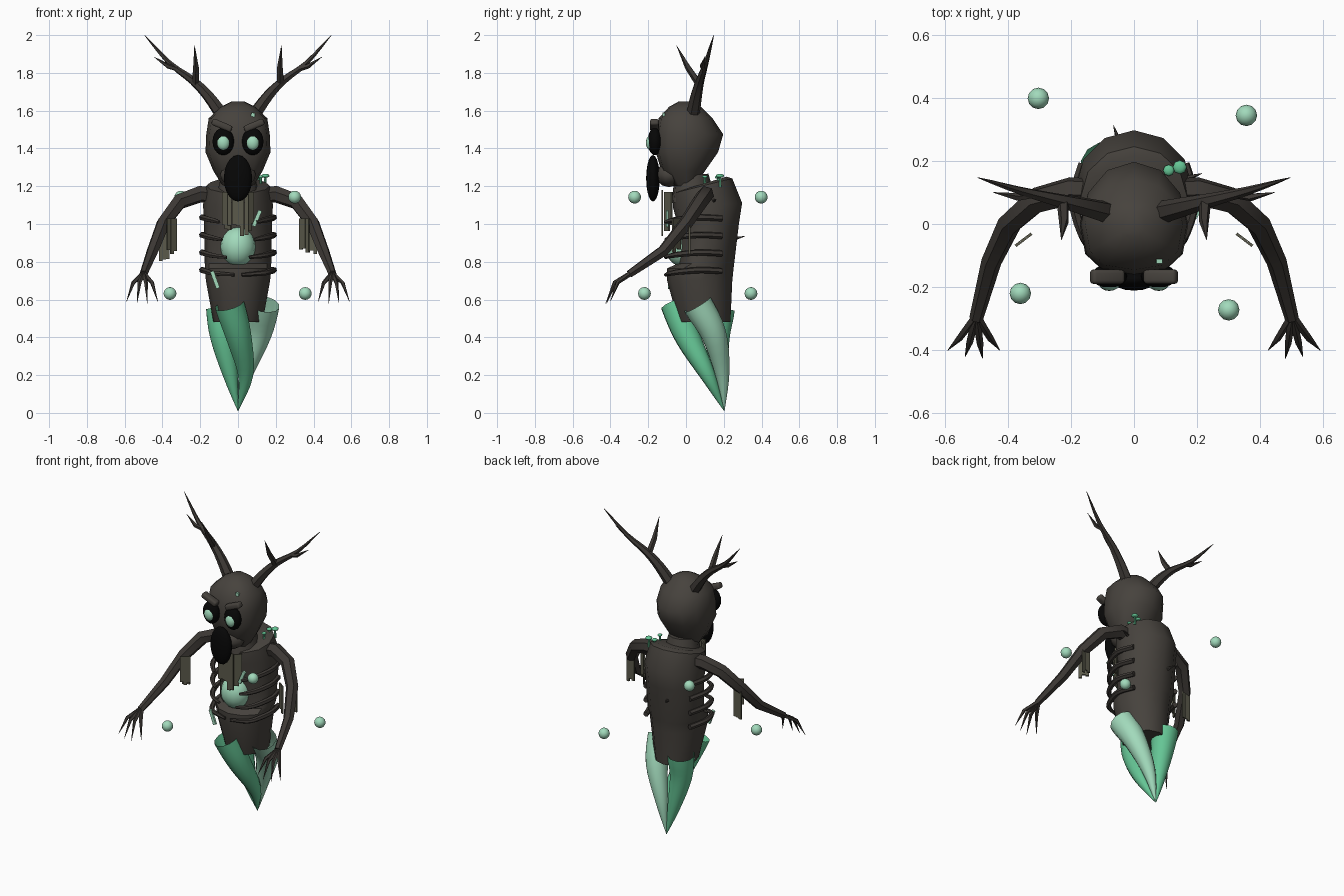
import bpy, bmesh, math, random
from mathutils import Vector, Matrix

if "Cube" in bpy.data.objects:
    bpy.data.objects.remove(bpy.data.objects["Cube"])
random.seed(4)


def material(name, r, g, b):
    m = bpy.data.materials.new(name)
    m.use_nodes = True
    m.diffuse_color = (r, g, b, 1)
    m.node_tree.nodes["Principled BSDF"].inputs["Base Color"].default_value = (r, g, b, 1)
    return m


BARK = material("bark brown", .062, .055, .047)
LIMB = material("dark limb brown", .046, .04, .035)
BLACK = material("hollow black", .002, .002, .002)
MINT = material("pale mint", .36, .7, .5)
GREEN = material("leaf green", .13, .56, .3)
MOSS = material("dull moss", .105, .102, .07)


def finish(name, bm, mat, angle=40):
    bmesh.ops.recalc_face_normals(bm, faces=bm.faces)
    me = bpy.data.meshes.new(name)
    bm.to_mesh(me)
    bm.free()
    ob = bpy.data.objects.new(name, me)
    bpy.context.collection.objects.link(ob)
    me.materials.append(mat)
    bpy.ops.object.select_all(action='DESELECT')
    ob.select_set(True)
    bpy.context.view_layer.objects.active = ob
    bpy.ops.object.shade_smooth_by_angle(angle=math.radians(angle))
    return ob


def skin(bm, rings, cap_start=True):
    loops = [[bm.verts.new(p) for p in ring] for ring in rings]
    n = len(loops[0])
    for a, b in zip(loops, loops[1:]):
        for i in range(n):
            j = (i + 1) % n
            bm.faces.new((a[i], a[j], b[j], b[i]))
    if cap_start:
        bm.faces.new(loops[0])
    bm.faces.new(loops[-1])


def tube(name, path, radii, mat, sides=6, open_start=False, angle=40):
    """Tapered tube along a path, with a carried reference axis to avoid twist."""
    pts = [Vector(p) for p in path]
    rings = []
    side = None
    for i, p in enumerate(pts):
        t = (pts[min(i + 1, len(pts) - 1)] - pts[max(i - 1, 0)]).normalized()
        if side is None:
            side = t.orthogonal()
        side = (side - t * side.dot(t)).normalized()
        up = t.cross(side)
        rings.append([p + radii[i] * (math.cos(a) * side + math.sin(a) * up)
                      for a in (math.tau * k / sides for k in range(sides))])
    bm = bmesh.new()
    skin(bm, rings, cap_start=not open_start)
    return finish(name, bm, mat, angle)


def ball(name, loc, size, mat, u=16, v=10, angle=60):
    bm = bmesh.new()
    bmesh.ops.create_uvsphere(bm, u_segments=u, v_segments=v, radius=1,
                              matrix=Matrix.Translation(loc) @ Matrix.Diagonal((*size, 1)))
    return finish(name, bm, mat, angle)


def smooth_path(pts, steps=5):
    """Catmull-Rom resampling of a few control points."""
    p = [Vector(q) for q in pts]
    p = [2 * p[0] - p[1]] + p + [2 * p[-1] - p[-2]]
    out = []
    for a, b, c, d in zip(p, p[1:], p[2:], p[3:]):
        for k in range(steps):
            t = k / steps
            out.append(.5 * (2 * b + (c - a) * t + (2 * a - 5 * b + 4 * c - d) * t * t
                             + (3 * b - a - 3 * c + d) * t ** 3))
    return out + [p[-2]]


def box(name, loc, size, mat, rot=(0, 0, 0), bevel=0):
    bm = bmesh.new()
    bmesh.ops.create_cube(bm, size=1, matrix=Matrix.Diagonal((*size, 1)))
    if bevel:
        bmesh.ops.bevel(bm, geom=bm.edges[:], offset=bevel, segments=3, profile=.5, affect='EDGES')
    ob = finish(name, bm, mat)
    ob.location, ob.rotation_euler = loc, rot
    return ob


def moss(name, top, width, length, turn, strips=3):
    """A thin sheet of hanging strips with a ragged lower edge."""
    bm = bmesh.new()
    step = width / strips
    for k in range(strips):
        drop = length * random.uniform(.7, 1)
        place = Matrix.Translation((step * (k + .5) - width / 2, 0, -drop / 2))
        bmesh.ops.create_cube(bm, size=1, matrix=place @ Matrix.Diagonal((step * .95, .009, drop, 1)))
    ob = finish(name, bm, MOSS)
    ob.location, ob.rotation_euler.z = top, turn


# Torso: rings of height, half width, front, back and top tilt
rings = []
for z, w, front, back, tilt in ((.48, .13, -.04, .235, 0), (.7, .17, -.1, .245, 0),
                                (.765, .176, -.1, .252, 0), (.79, .176, -.045, .255, 0),
                                (1.0, .18, -.045, .28, 0), (1.1, .185, -.07, .297, .05),
                                (1.2, .168, -.07, .245, .25), (1.21, .13, -.03, .215, .3)):
    ring = []
    for k in range(12):
        a = math.tau * k / 12
        y = (front + back) / 2 + (back - front) / 2 * math.sin(a)
        ring.append((w * math.cos(a), y, z + tilt * (y - .08)))
    rings.append(ring)
bm = bmesh.new()
skin(bm, rings)
finish("torso", bm, BARK)
ball("glowing_core", (0, -.02, .88), (.093, .09, .105), MINT)

# Head, squarer across the face than at the back
rings = []
for z, w, front, back in ((1.2, .08, -.06, .05), (1.28, .13, -.13, .1), (1.38, .172, -.16, .17),
                          (1.475, .168, -.16, .197), (1.56, .155, -.145, .14), (1.62, .09, -.09, .08),
                          (1.648, .035, -.04, .04)):
    ring = []
    for k in range(12):
        c, s = math.cos(math.tau * k / 12), math.sin(math.tau * k / 12)
        y = back * s if s > 0 else -abs(front) * abs(s) ** .75
        ring.append((w * math.copysign(abs(c) ** (1 if s > 0 else .75), c), y, z))
    rings.append(ring)
bm = bmesh.new()
skin(bm, rings)
finish("head", bm, BARK, 50)
ball("jaw", (0, -.09, 1.26), (.1, .07, .065), BARK, 10, 6)
tube("neck", [(0, .04, 1.12), (0, .03, 1.26)], [.12, .09], BARK, 10)
ball("open_mouth", (0, -.175, 1.242), (.075, .036, .123), BLACK)

for s, label in ((1, "left"), (-1, "right")):
    # Face
    ball(label + "_eye_socket", (s * .078, -.165, 1.437), (.057, .038, .073), BLACK)
    ball(label + "_eye", (s * .078, -.187, 1.43), (.034, .025, .04), MINT)
    box(label + "_brow", (s * .085, -.167, 1.522), (.112, .046, .036), BARK,
        (0, -s * .4, 0), .012)

    # Antler with two tines
    beam = smooth_path([(s * .08, .035, 1.57), (s * .16, .055, 1.68), (s * .24, .075, 1.76),
                        (s * .36, .105, 1.85), (s * .495, .147, 2.0)], 3)
    n = len(beam) - 1
    tube(label + "_antler", beam, [.036 * (1 - i / n) ** .75 + .001 for i in range(n + 1)], LIMB)
    tube(label + "_antler_inner_tine", [(s * .225, .07, 1.74), (s * .222, .01, 1.83), (s * .23, -.05, 1.945)],
         [.02, .016, .001], LIMB, 5)
    tube(label + "_antler_outer_tine", [(s * .32, .095, 1.82), (s * .37, .085, 1.835), (s * .445, .1, 1.885)],
         [.014, .013, .001], LIMB, 5)

    # Arm and claws
    tube(label + "_arm", [(s * .12, .1, 1.15), (s * .2, .105, 1.158), (s * .31, .075, 1.118),
                          (s * .395, .0, 1.005), (s * .452, -.12, .858), (s * .5, -.3, .735)],
         [.045, .045, .043, .038, .032, .022], LIMB, 6)
    for k, (x, y, z) in enumerate(((.425, -.4, .59), (.48, -.425, .58), (.535, -.42, .58), (.59, -.4, .59))):
        mid = (s * (.5 + (x - .5) * .6), -.3 + (y + .3) * .62, .69)
        tube(f"{label}_claw_{k}", [(s * .5, -.29, .74), mid, (s * x, y, z)], [.014, .011, .001], LIMB, 5)

    # Ribs hugging the chest
    for k in range(4):
        z = 1.03 - .093 * k
        reach = (.1, .085, .06, .02)[k]
        rib = smooth_path([(s * .16, .19, z), (s * .19, .08, z + .005), (s * .165, -.025, z - .003),
                           (s * .125, -.08, z - .012), (s * reach, -.108, z - .02)], 3)
        n = len(rib) - 1
        tube(f"{label}_rib_{k}", rib, [.017 - .008 * (i / n) ** 3 for i in range(n + 1)], LIMB)

    # Moss hanging from the arm
    moss(label + "_outer_arm_moss", (s * .39, .018, 1.02), .055, .22, 0)
    moss(label + "_inner_arm_moss", (s * .35, -.05, 1.03), .065, .22, -s * .65)

tube("side_thorn", [(.15, .14, 1.12), (.215, .16, 1.13)], [.014, .001], LIMB, 5)
tube("back_thorn", [(-.04, .24, .92), (-.065, .312, .935)], [.014, .001], LIMB, 5)

# Beard of moss below the mouth
moss("middle_beard", (0, -.125, 1.18), .11, .25, 0, 5)
for s, label in ((1, "left"), (-1, "right")):
    moss(label + "_beard", (s * .06, -.095, 1.17), .06, .22, s * .7)

# Three full, curling open petals that meet in a point
TIP = (0, .203, .01)
for name, mat, path in (
        ("front_petal", GREEN, [(-.045, -.055, .575), (.005, .01, .4), (.04, .115, .2), TIP]),
        ("left_petal", MINT, [(.14, .06, .575), (.11, .145, .42), (.045, .19, .22), TIP]),
        ("right_petal", GREEN, [(-.09, .18, .55), (-.08, .165, .4), (-.04, .18, .2), TIP])):
    pts = smooth_path(path, 4)
    n = len(pts) - 1
    tube(name, pts, [.08 * (1 - (i / n) ** 1.7) + .001 for i in range(n + 1)], mat, 12, True, 60)

# Floating orbs
for k, p in enumerate(((-.303, .398, 1.142), (.356, .344, .632), (-.36, -.22, .632), (.3, -.272, 1.142))):
    ball(f"floating_orb_{k}", p, (.034,) * 3, MINT, 12, 8)

# Shoulder mushrooms
for k, (x, y, z, r) in enumerate(((.145, .18, 1.255, .022), (.11, .17, 1.248, .018), (.12, .1, 1.25, .015))):
    tube(f"mushroom_stem_{k}", [(x, y, z - .06), (x, y, z)], [.007, .006], GREEN, 6)
    ball(f"mushroom_cap_{k}", (x, y, z), (r, r, r * .5), GREEN, 8, 6)

# Glowing cracks
for k, (p, length, lean) in enumerate((((.077, -.118, 1.555), .068, .12), ((.1, -.1, 1.03), .09, .4),
                                       ((-.122, -.088, .705), .095, -.35))):
    box(f"glowing_crack_{k}", p, (.02, .014, length), MINT, (0, lean, 0))
